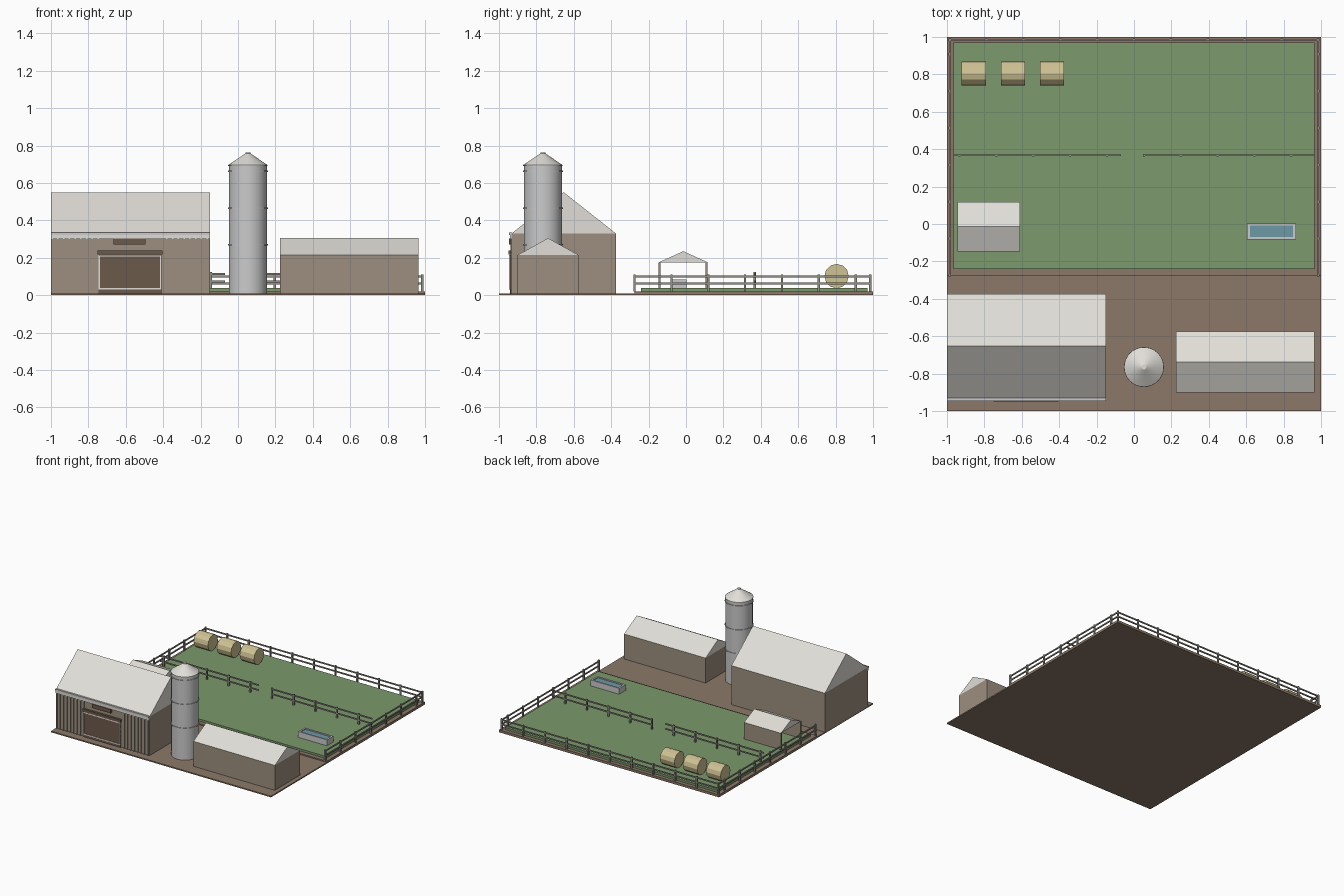
import bpy, bmesh, math

if "Cube" in bpy.data.objects:
    bpy.data.objects.remove(bpy.data.objects["Cube"])

def mat(name, r, g, b):
    m = bpy.data.materials.new(name)
    m.diffuse_color = (r, g, b, 1)
    m.use_nodes = True
    m.node_tree.nodes["Principled BSDF"].inputs["Base Color"].default_value = m.diffuse_color
    return m

SOIL = mat("soil", .26, .19, .14)
GRASS = mat("grass", .20, .32, .15)
WALL = mat("wall_boards", .34, .275, .215)
DOOR = mat("door_boards", .15, .10, .07)
ROOF = mat("roof_sheet", .75, .73, .68)
STEEL = mat("steel", .52, .53, .53)
TIMBER = mat("fence_timber", .30, .28, .25)
HAY = mat("hay", .62, .54, .29)
WATER = mat("water", .15, .32, .38)

def finish(name, bm, m):
    bmesh.ops.recalc_face_normals(bm, faces=bm.faces)
    me = bpy.data.meshes.new(name)
    bm.to_mesh(me)
    bm.free()
    ob = bpy.data.objects.new(name, me)
    bpy.context.collection.objects.link(ob)
    me.materials.append(m)
    return ob

def add_box(bm, x0, x1, y0, y1, z0, z1):
    for v in bmesh.ops.create_cube(bm, size=1)["verts"]:
        v.co.x = x1 if v.co.x > 0 else x0
        v.co.y = y1 if v.co.y > 0 else y0
        v.co.z = z1 if v.co.z > 0 else z0

def boxes(name, m, *dims):
    bm = bmesh.new()
    for d in dims:
        add_box(bm, *d)
    return finish(name, bm, m)

def gable(name, x0, x1, y0, y1, eave, ridge):
    """Solid gable roof with the ridge along x."""
    bm = bmesh.new()
    prof = [(y0, eave), (y1, eave), ((y0 + y1) / 2, ridge)]
    f = bm.faces.new([bm.verts.new((x0, y, z)) for y, z in prof])
    new = bmesh.ops.extrude_face_region(bm, geom=[f])["geom"]
    for v in new:
        if isinstance(v, bmesh.types.BMVert):
            v.co.x = x1
    return finish(name, bm, ROOF)

def lathe(name, prof, n, loc, m, along_x=False):
    """Closed revolved profile of (radius, height) points."""
    bm = bmesh.new()
    rings = []
    for r, h in prof:
        ring = []
        for i in range(n):
            a = 2 * math.pi * i / n
            c, s = r * math.cos(a), r * math.sin(a)
            ring.append(bm.verts.new((h, c, s) if along_x else (c, s, h)))
        rings.append(ring)
    for a, b in zip(rings, rings[1:]):
        for i in range(n):
            j = (i + 1) % n
            bm.faces.new((a[i], a[j], b[j], b[i]))
    bm.faces.new(rings[0])
    bm.faces.new(rings[-1])
    ob = finish(name, bm, m)
    ob.location = loc
    return ob

def smooth(ob):
    bpy.ops.object.select_all(action='DESELECT')
    ob.select_set(True)
    bpy.context.view_layer.objects.active = ob
    bpy.ops.object.shade_smooth_by_angle(angle=math.radians(25))

# Ground
boxes("yard_base", SOIL, (-1, 1, -1, 1, 0, .01))
boxes("paddock_border", SOIL, (-1, 1, -.275, 1, .01, .02))
boxes("pasture", GRASS, (-.965, .965, -.24, .97, .02, .037))

# Barn
boxes("barn_walls", WALL, (-1, -.15, -.932, -.375, .01, .33))
gable("barn_roof", -1, -.15, -.932, -.375, .33, .55)
boxes("barn_battens", WALL,
      *[(x, x + .008, -.939, -.931, .01, .30)
        for x in [-.998 + i * .0307 for i in range(28)]
        if x < -.75 or x > -.41])
boxes("barn_fascia", ROOF, (-1, -.15, -.942, -.931, .30, .322))
boxes("barn_gutter", STEEL, (-1, -.15, -.946, -.931, .322, .335))
boxes("barn_door", DOOR, (-.745, -.41, -.942, -.931, .01, .215))
boxes("door_trim", ROOF,
      (-.745, -.41, -.946, -.931, .029, .038),
      (-.745, -.41, -.946, -.931, .207, .216),
      (-.745, -.738, -.946, -.931, .03, .216),
      (-.417, -.41, -.946, -.931, .03, .216))
boxes("door_rail", DOOR, (-.75, -.405, -.949, -.931, .218, .24))
boxes("loft_hatch", DOOR, (-.665, -.495, -.947, -.931, .27, .302))

# Silo
S = (.053, -.765, 0)
smooth(lathe("silo_body", [(.102, .01), (.102, .69)], 32, S, STEEL))
smooth(lathe("silo_roof", [(.106, .69), (.106, .695), (.013, .758)], 32, S, ROOF))
smooth(lathe("silo_cap", [(.013, .75), (.013, .763)], 16, S, ROOF))
for z in (.27, .465, .662):
    smooth(lathe("silo_band", [(.107, z - .004), (.107, z + .004)], 32, S, STEEL))

# Long shed
boxes("shed_walls", WALL, (.225, .965, -.9, -.575, .01, .215))
gable("shed_roof", .225, .965, -.9, -.575, .215, .305)

# Open-ended animal shelter
boxes("shelter_walls", WALL,
      (-.945, -.61, -.147, -.137, .03, .175),
      (-.945, -.61, .105, .115, .03, .175))
gable("shelter_roof", -.945, -.61, -.147, .118, .175, .235)

# Water trough
boxes("trough", STEEL,
      (.605, .865, -.082, .003, .035, .05),
      (.605, .865, -.082, -.07, .05, .085), (.605, .865, -.009, .003, .05, .085),
      (.605, .619, -.07, -.009, .05, .085), (.851, .865, -.07, -.009, .05, .085))
boxes("trough_water", WATER, (.617, .853, -.072, -.007, .05, .078))

# Hay bales
for x in (-.857, -.647, -.438):
    lathe("hay_bale", [(.065, -.065), (.065, .065)], 12, (x, .805, .102), HAY, True)

# Fences
def fence(name, axis, fixed, a, b, z0, rails, top, posts, w=.006, r=.004):
    def dims(u0, u1, half, zl, zh):
        if axis == 'x':
            return (u0, u1, fixed - half, fixed + half, zl, zh)
        return (fixed - half, fixed + half, u0, u1, zl, zh)
    parts = [dims(a, b, r, z - .005, z + .005) for z in rails]
    parts += [dims(p - w, p + w, w, z0, top) for p in posts]
    boxes(name, TIMBER, *parts)

side_posts = [-.275 + .197 * i for i in range(7)] + [.985]
for x in (-.985, .985):
    fence("side_fence", 'y', x, -.28, .988, .02, (.063, .1), .111, side_posts)
fence("back_fence", 'x', .985, -.988, .988, .02, (.063, .1), .111,
      [-.985 + .197 * i for i in range(1, 10)])
fence("divider_fence_left", 'x', .367, -.965, -.07, .035, (.073, .114), .125,
      [-.933 + .197 * i for i in range(5)])
fence("divider_fence_right", 'x', .367, .05, .965, .035, (.073, .114), .125,
      [.053 + .197 * i for i in range(5)])
